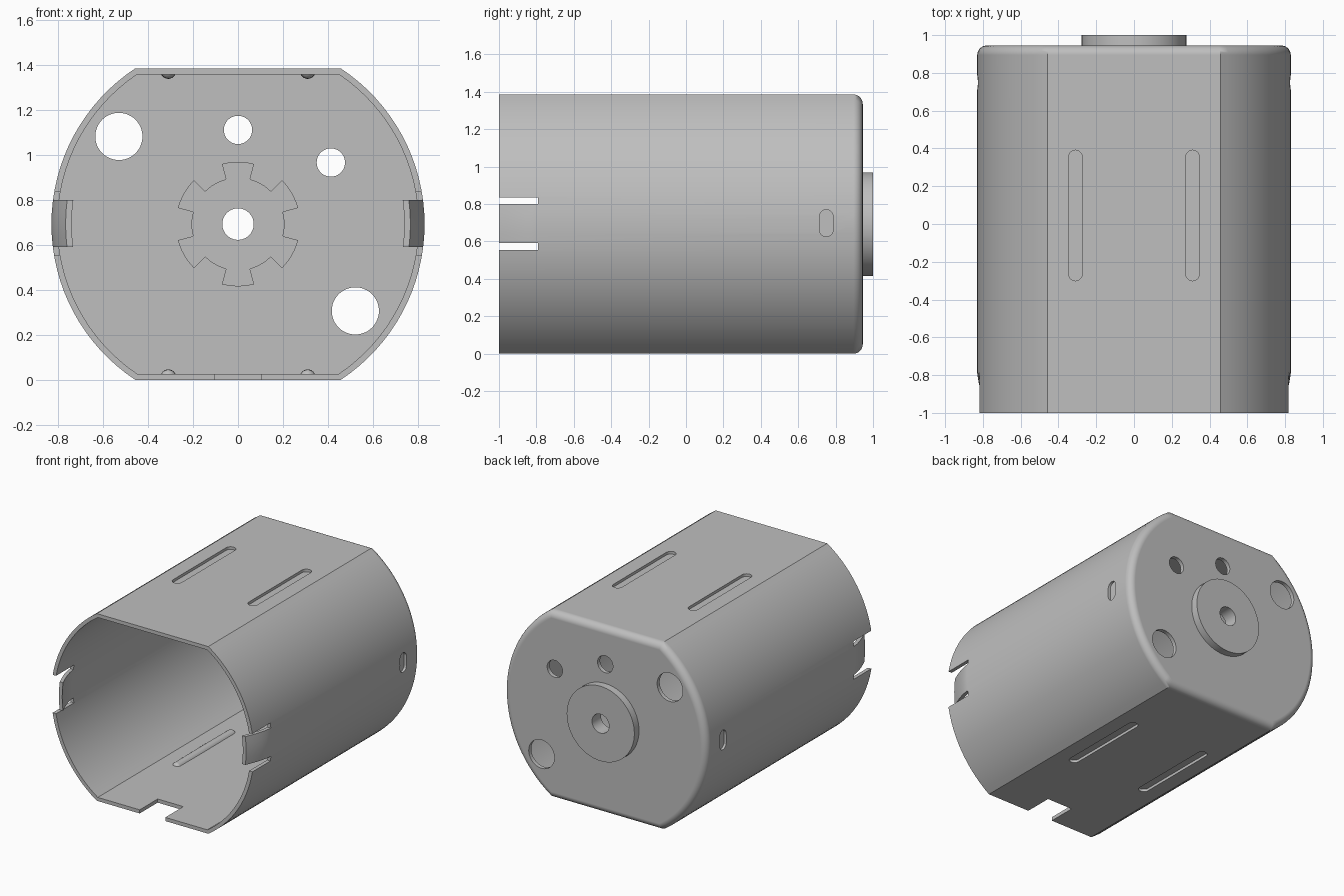
import bpy, bmesh
from math import sin, cos, pi, acos, radians

R, FLAT, MID, WALL = 0.83, 0.693, 0.693, 0.027   # radius, half height, axis height, sheet

if "Cube" in bpy.data.objects:
    bpy.data.objects.remove(bpy.data.objects["Cube"])

steel = bpy.data.materials.new("grey steel")
steel.use_nodes = True
steel.diffuse_color = (0.52, 0.52, 0.52, 1)
bsdf = steel.node_tree.nodes["Principled BSDF"]
bsdf.inputs["Base Color"].default_value = steel.diffuse_color
bsdf.inputs["Roughness"].default_value = 0.6


def make(name, bm):
    bmesh.ops.recalc_face_normals(bm, faces=bm.faces[:])
    mesh = bpy.data.meshes.new(name)
    bm.to_mesh(mesh)
    bm.free()
    mesh.materials.append(steel)
    obj = bpy.data.objects.new(name, mesh)
    bpy.context.collection.objects.link(obj)
    return obj


def activate(obj):
    bpy.ops.object.select_all(action='DESELECT')
    obj.select_set(True)
    bpy.context.view_layer.objects.active = obj


def boolean(obj, tool, operation):
    tool.hide_render = True
    mod = obj.modifiers.new(operation.lower(), 'BOOLEAN')
    mod.operation, mod.solver, mod.object = operation, 'EXACT', tool
    activate(obj)
    bpy.ops.object.modifier_apply(modifier=mod.name)
    bpy.data.objects.remove(tool)


def finish(obj):
    activate(obj)
    bpy.ops.object.shade_smooth_by_angle(angle=radians(28))
    mod = obj.modifiers.new("even shading", 'WEIGHTED_NORMAL')
    mod.keep_sharp = True


def loft(bm, rings):
    """Skin a list of equal point rings and cap both ends."""
    rows = [[bm.verts.new(p) for p in ring] for ring in rings]
    n = len(rows[0])
    for a, b in zip(rows, rows[1:]):
        for i in range(n):
            j = (i + 1) % n
            bm.faces.new((a[i], a[j], b[j], b[i]))
    bm.faces.new(rows[0])
    bm.faces.new(rows[-1])


def prism(bm, points, lo, hi, axis):
    """Extrude a 2D outline along x, y or z."""
    place = {'x': lambda u, v, w: (w, u, v),
             'y': lambda u, v, w: (u, w, v),
             'z': lambda u, v, w: (u, v, w)}[axis]
    loft(bm, [[place(u, v, w) for u, v in points] for w in (lo, hi)])


def circle(u, v, r, n=48):
    return [(u + r * cos(2 * pi * i / n), v + r * sin(2 * pi * i / n)) for i in range(n)]


def stadium(u, v, r, half, n=10):
    """Upright slot outline with straight sides of 2 * half."""
    arc = [pi * i / n for i in range(n + 1)]
    return ([(u + r * cos(t), v + half + r * sin(t)) for t in arc] +
            [(u - r * cos(t), v - half - r * sin(t)) for t in arc])


def rect(u0, u1, v0, v1):
    return [(u0, v0), (u1, v0), (u1, v1), (u0, v1)]


def section(y, inset, n=32):
    """Double-flatted circle, shrunk by inset."""
    r, flat = R - inset, FLAT - inset
    a = pi / 2 - acos(flat / r)
    arc = [-a + 2 * a * i / n for i in range(n + 1)]
    return ([(r * cos(t), y, MID + r * sin(t)) for t in arc] +
            [(-r * cos(t), y, MID - r * sin(t)) for t in arc])


# Casing: drawn cup with a rounded closed rear end
bend_rows = [-1, -0.96, -0.92, -0.88, -0.84, -0.79]
rings = [section(y, WALL) for y in [0.915] + bend_rows[::-1]]
rings += [section(y, 0) for y in bend_rows]
for k in range(7):
    t = k * pi / 12
    rings.append(section(0.895 + 0.05 * sin(t), 0.05 * (1 - cos(t))))
bm = bmesh.new()
loft(bm, rings)
casing = make("casing", bm)

# Pressed ribs bulging inward on the two flats
bm = bmesh.new()
for x in (-0.31, 0.31):
    for side in (-1, 1):
        ball = bmesh.ops.create_uvsphere(bm, u_segments=24, v_segments=12, radius=0.035)["verts"]
        for v in ball:
            px, py, pz = v.co
            shift = 0.31 if pz > 0.001 else -0.31 if pz < -0.001 else 0
            v.co = (px + x, pz + shift + 0.045, py + MID + side * (FLAT - 0.012))
boolean(casing, make("rib_bulges", bm), 'UNION')

# All openings and dents in the casing
bm = bmesh.new()
for x in (-0.31, 0.31):
    for side in (-1, 1):
        prism(bm, stadium(x, 0.045, 0.036, 0.31), MID + side * (FLAT - 0.02),
              MID + side * (FLAT + 0.1), 'z')
for side in (-1, 1):
    prism(bm, stadium(0.75, MID + 0.005, 0.037, 0.035), side * (R - 0.02), side * (R + 0.1), 'x')
    for z in (0.555, 0.80):
        prism(bm, rect(-1.1, -0.79, z, z + 0.036), side * 0.6, side * 1, 'x')
prism(bm, rect(-0.105, 0.105, -1.1, -0.79), -0.1, 0.1, 'z')
for x, z, r in ((-0.53, 1.083, 0.105), (0.522, 0.307, 0.105), (0, 1.112, 0.063),
                (0.413, 0.967, 0.063), (0, MID, 0.1)):
    prism(bm, circle(x, z, r), 0.8, 1.1, 'y')
boolean(casing, make("casing_cutter", bm), 'DIFFERENCE')

# Side tongues between the slits curl inward
for v in casing.data.vertices:
    if abs(v.co.x) > 0.7 and v.co.y < -0.79 and 0.589 < v.co.z < 0.802:
        t = (-0.79 - v.co.y) / 0.21
        v.co.x -= (1 if v.co.x > 0 else -1) * 0.063 * t ** 1.5
finish(casing)

# Bearing boss: raised rear disc with a notched collar inside
bm = bmesh.new()
prism(bm, circle(0, MID, 0.277, 72), 0.895, 1, 'y')
boss = make("bearing_boss", bm)
bm = bmesh.new()
prism(bm, circle(0, MID, 0.07), 0.8, 1.1, 'y')
for k in range(6):
    angles = [k * pi / 3 + radians(a) for a in (-15, -5, 5, 15)]
    pts = [(0.207 * cos(a), MID + 0.207 * sin(a)) for a in angles]
    pts += [(0.3 * cos(a), MID + 0.3 * sin(a)) for a in reversed(angles)]
    prism(bm, pts, 0.85, 0.918, 'y')
boolean(boss, make("boss_cutter", bm), 'DIFFERENCE')
finish(boss)
